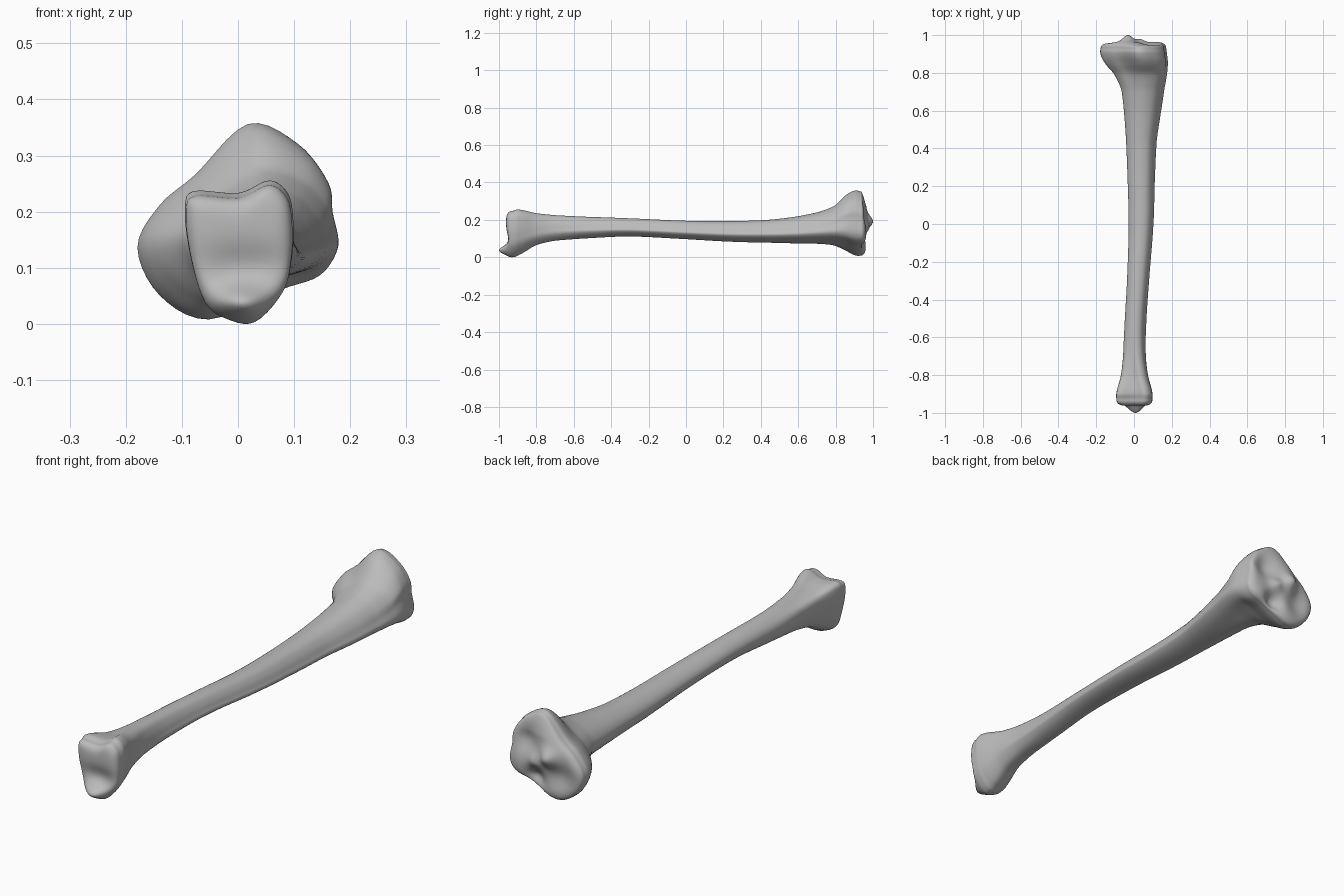
import bpy, bmesh, math
from mathutils import Vector

if "Cube" in bpy.data.objects:
    bpy.data.objects.remove(bpy.data.objects["Cube"], do_unlink=True)

SIDES_PER_POINT = 5
RINGS_PER_STATION = 6
CAP_RINGS = 22


def spline(a, b, c, d, t):
    """Smooth curve from b to c."""
    return 0.5 * (2 * b + (c - a) * t + (2 * a - 5 * b + 4 * c - d) * t * t
                  + (3 * b - a - 3 * c + d) * t ** 3)


def unit_outline(points):
    """Scale an outline to fill the square from -1 to 1."""
    xs, zs = zip(*points)
    fit = lambda v, vs: (2 * v - min(vs) - max(vs)) / (max(vs) - min(vs))
    return [Vector((fit(x, xs), fit(z, zs))) for x, z in points]


def smooth_loop(points):
    n = len(points)
    return [spline(points[i - 1], points[i], points[(i + 1) % n], points[(i + 2) % n],
                   k / SIDES_PER_POINT)
            for i in range(n) for k in range(SIDES_PER_POINT)]


# Outlines, clockwise from the top: ankle end, shaft and knee end
ankle = unit_outline([(.055, .255), (.088, .23), (.097, .18), (.095, .12), (.08, .06),
                      (.03, .005), (-.02, .01), (-.06, .04), (-.085, .12), (-.095, .2),
                      (-.08, .235), (0, .232)])
shaft = unit_outline([(0, 1), (.45, .85), (.75, .45), (.92, 0), (1, -.35), (.7, -.72),
                      (.2, -.95), (-.35, -1), (-.8, -.6), (-1, 0), (-.85, .5), (-.45, .88)])
knee = unit_outline([(.02, .355), (.11, .32), (.16, .255), (.167, .2), (.178, .13),
                     (.15, .085), (.08, .06), (-.05, .007), (-.14, .05), (-.18, .135),
                     (-.14, .21), (-.075, .265)])

# Stations: y, x range, z range, ankle weight, knee weight
stations = [
    (-.925, -.095, .095, .003, .247, 1, 0),
    (-.89, -.095, .095, .015, .255, 1, 0),
    (-.8, -.072, .076, .06, .236, .7, 0),
    (-.7, -.06, .063, .085, .225, .4, 0),
    (-.55, -.053, .062, .1, .217, .1, 0),
    (-.3, -.039, .077, .112, .208, 0, 0),
    (0, -.03, .1, .098, .195, 0, 0),
    (.25, -.036, .108, .084, .193, 0, 0),
    (.45, -.044, .118, .079, .2, 0, 0),
    (.6, -.055, .14, .075, .218, 0, .1),
    (.72, -.07, .158, .072, .243, 0, .3),
    (.8, -.108, .172, .062, .275, 0, .65),
    (.86, -.158, .177, .035, .33, 0, 1),
    (.91, -.18, .172, .01, .355, 0, 1),
    (.94, -.178, .168, .008, .35, 0, 1),
]


def section(station):
    y, x0, x1, z0, z1, wa, wk = station
    ring = []
    for a, s, k in zip(ankle, shaft, knee):
        p = a * wa + k * wk + s * (1 - wa - wk)
        ring.append(Vector(((x0 + x1 + p.x * (x1 - x0)) / 2, y,
                            (z0 + z1 + p.y * (z1 - z0)) / 2)))
    return smooth_loop(ring)


def bump(x, z, cx, cz, rx, rz):
    return math.exp(-((x - cx) / rx) ** 2 - ((z - cz) / rz) ** 2)


def ankle_surface(x, z):
    """Shallow socket with the pointed inner ankle below it."""
    return (-.957 + .016 * bump(x, z, .01, .1, .09, .04)
            - .045 * bump(x, z, .005, .035, .05, .028))


def knee_surface(x, z):
    """Two dished joint pads with a raised spine between them."""
    return (.972 - .028 * bump(x, z, .085, .235, .055, .06)
            - .02 * bump(x, z, -.09, .11, .06, .06)
            + .035 * bump(x, z, -.035, .19, .035, .04)
            + .016 * bump(x, z, .03, .16, .03, .03)
            - .04 * bump(x, z, .04, .08, .04, .04)
            - .25 * max(0, z - .27))


sections = [section(s) for s in stations]
rings = []
last = len(sections) - 1
for i in range(last):
    near = [sections[max(0, min(last, i + o))] for o in (-1, 0, 1, 2)]
    for k in range(RINGS_PER_STATION):
        t = k / RINGS_PER_STATION
        ring = []
        for a, b, c, d in zip(*near):
            p = spline(a, b, c, d, t)
            p.y = b.y + (c.y - b.y) * t
            ring.append(p)
        rings.append(ring)
rings.append(sections[-1])


def cap_rings(ring, surface):
    """Rounded rim closing in over a sculpted end face."""
    centre = sum(ring, Vector()) / len(ring)
    out = []
    for k in range(1, CAP_RINGS):
        s = math.cos(k / CAP_RINGS * math.pi / 2)
        rise = math.sqrt(1 - s ** 6)
        loop = []
        for p in ring:
            q = centre.lerp(p, s)
            q.y = p.y + (surface(q.x, q.z) - p.y) * rise
            loop.append(q)
        out.append(loop)
    return out


rings = cap_rings(rings[0], ankle_surface)[::-1] + rings + cap_rings(rings[-1], knee_surface)

# Skin the rings into one closed surface
bm = bmesh.new()
loops = [[bm.verts.new(p) for p in ring] for ring in rings]
for low, high in zip(loops, loops[1:]):
    for j in range(len(low)):
        bm.faces.new((low[j - 1], low[j], high[j], high[j - 1]))
bm.faces.new(loops[0])
bm.faces.new(loops[-1])
bmesh.ops.recalc_face_normals(bm, faces=bm.faces)

# Rest on the ground, centred
for axis, anchor in ((0, .5), (1, .5), (2, 0)):
    values = [v.co[axis] for v in bm.verts]
    shift = min(values) + anchor * (max(values) - min(values))
    for v in bm.verts:
        v.co[axis] -= shift

mesh = bpy.data.meshes.new("shin_bone")
bm.to_mesh(mesh)
bm.free()
bone = bpy.data.objects.new("shin_bone", mesh)
bpy.context.collection.objects.link(bone)

grey = bpy.data.materials.new("bone_grey")
grey.use_nodes = True
colour = (.5, .5, .5, 1)
grey.diffuse_color = colour
grey.node_tree.nodes["Principled BSDF"].inputs["Base Color"].default_value = colour
mesh.materials.append(grey)

bpy.context.view_layer.objects.active = bone
bone.select_set(True)
bpy.ops.object.shade_smooth_by_angle(angle=math.radians(60))
